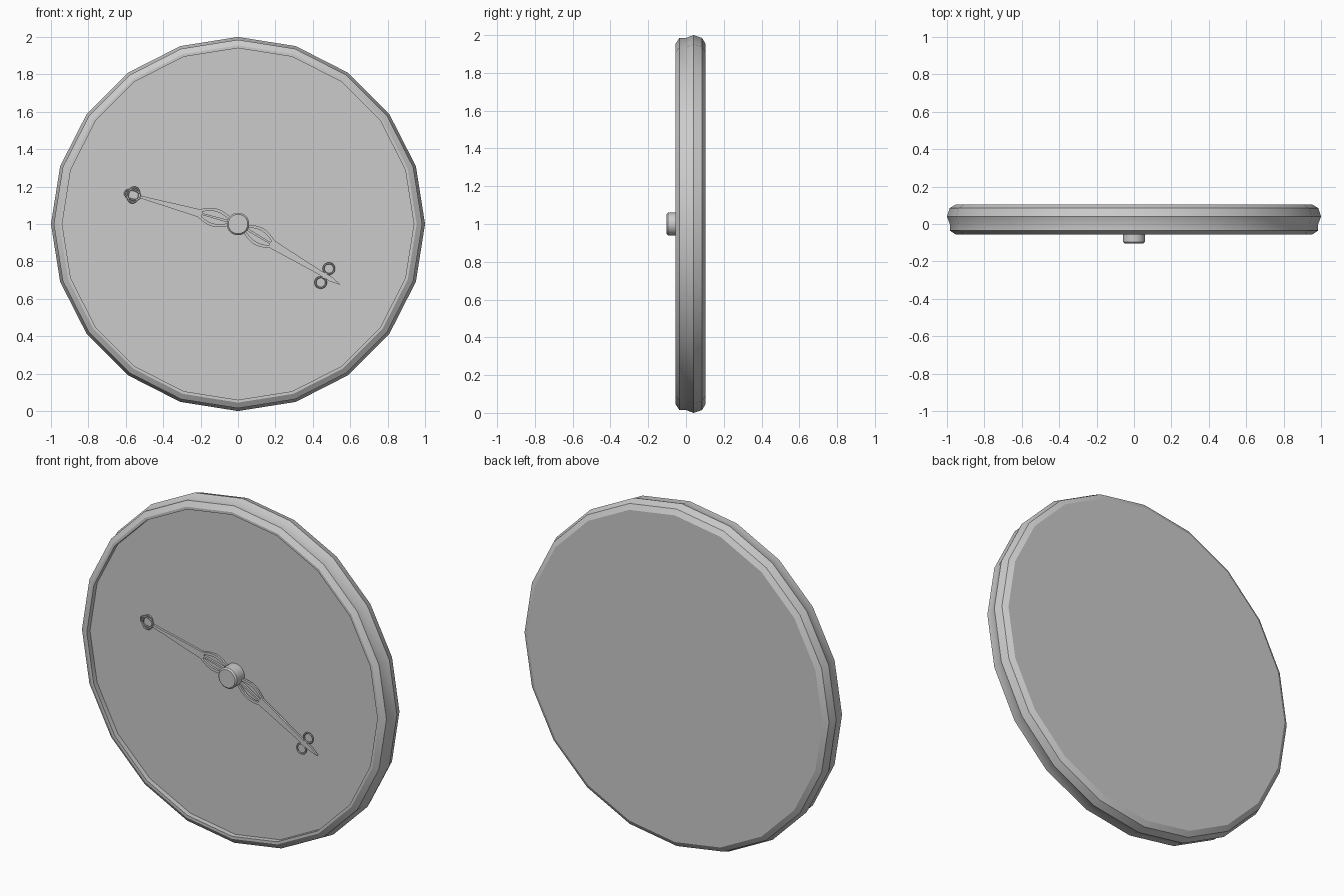
import bpy, bmesh, math
from mathutils import Matrix, Vector

cube = bpy.data.objects.get("Cube")
if cube:
    bpy.data.objects.remove(cube, do_unlink=True)

grey = bpy.data.materials.new("plain grey")
grey.use_nodes = True
COLOUR = (0.6, 0.6, 0.6, 1)
grey.diffuse_color = COLOUR
grey.node_tree.nodes["Principled BSDF"].inputs["Base Color"].default_value = COLOUR


def finish(name, bm, angle=30):
    bmesh.ops.recalc_face_normals(bm, faces=bm.faces)
    mesh = bpy.data.meshes.new(name)
    bm.to_mesh(mesh)
    bm.free()
    mesh.materials.append(grey)
    obj = bpy.data.objects.new(name, mesh)
    bpy.context.collection.objects.link(obj)
    bpy.ops.object.select_all(action='DESELECT')
    obj.select_set(True)
    bpy.context.view_layer.objects.active = obj
    bpy.ops.object.shade_smooth_by_angle(angle=math.radians(angle))
    return obj


def lathe(name, profile, sides, angle=30):
    """Turn (radius, y) points around the y axis at z = 1, closing both ends."""
    bm = bmesh.new()
    rings = []
    for r, y in profile:
        rings.append([bm.verts.new((r * math.sin(a), y, 1 + r * math.cos(a)))
                      for a in (math.tau * i / sides for i in range(sides))])
    for a, b in zip(rings, rings[1:]):
        for i in range(sides):
            j = (i + 1) % sides
            bm.faces.new((a[i], a[j], b[j], b[i]))
    bm.faces.new(rings[0])
    bm.faces.new(rings[-1])
    return finish(name, bm, angle)


def ribbon(bm, points, y0, y1):
    """Flat bar along (u, v, half width) points, u outwards and v across."""
    rows = []
    for u, v, w in points:
        rows.append([bm.verts.new(p) for p in
                     ((u, y0, v - w), (u, y0, v + w), (u, y1, v + w), (u, y1, v - w))])
    for a, b in zip(rows, rows[1:]):
        for i in range(4):
            j = (i + 1) % 4
            bm.faces.new((a[i], a[j], b[j], b[i]))
    bm.faces.new(rows[0])
    bm.faces.new(rows[-1])


def ring(bm, u, v, ru, rv, tube, y, n=16, m=6):
    """Small tube bent into an ellipse."""
    rows = []
    for i in range(n):
        a = math.tau * i / n
        row = []
        for k in range(m):
            b = math.tau * k / m
            c = tube * math.cos(b)
            row.append(bm.verts.new((u + (ru + c) * math.cos(a), y + tube * math.sin(b),
                                     v + (rv + c) * math.sin(a))))
        rows.append(row)
    for i in range(n):
        a, b = rows[i], rows[(i + 1) % n]
        for k in range(m):
            j = (k + 1) % m
            bm.faces.new((a[k], a[j], b[j], b[k]))


def hand(name, degrees, bar, rings, y):
    bm = bmesh.new()
    front, back = y - 0.006, y + 0.006
    # tapered bar and thin spine
    ribbon(bm, bar, front, back)
    ribbon(bm, [(0.03, 0, 0.007), (0.2, 0, 0.005)], front, back)
    # pair of bowed sides
    for side in (-1, 1):
        bow = []
        for i in range(11):
            t = i / 10
            bow.append((0.04 + 0.18 * t, side * (0.012 + 0.029 * math.sin(math.pi * t)), 0.008))
        ribbon(bm, bow, front, back)
    for u, v, ru, rv in rings:
        ring(bm, u, v, ru, rv, 0.005, y)
    turn = Matrix.Translation((0, 0, 1)) @ Matrix.Rotation(-math.radians(degrees), 4, 'Y')
    bmesh.ops.transform(bm, matrix=turn, verts=bm.verts)
    return finish(name, bm)


# Case with recessed dial
FACE = -0.025
lathe("clock_case", [(0.94, FACE), (0.94, -0.055), (0.955, -0.055), (0.985, -0.035),
                     (0.985, 0.0), (1.0, 0.04), (0.985, 0.085), (0.955, 0.103)], 20)

# Hub pin
lathe("hub", [(0.06, FACE), (0.06, -0.095), (0.052, -0.103)], 32)

# Hands
hand("hour_hand", 164.5, [(0.2, 0, 0.022), (0.54, 0, 0.007)],
     [(0.58, 0, 0.03, 0.042), (0.585, 0, 0.042, 0.026)], -0.036)
hand("minute_hand", -30.7,
     [(0.2, 0, 0.024), (0.5, 0, 0.012), (0.58, 0, 0.013), (0.635, 0, 0.001)],
     [(0.54, 0.043, 0.029, 0.029), (0.54, -0.043, 0.029, 0.029)], -0.045)
